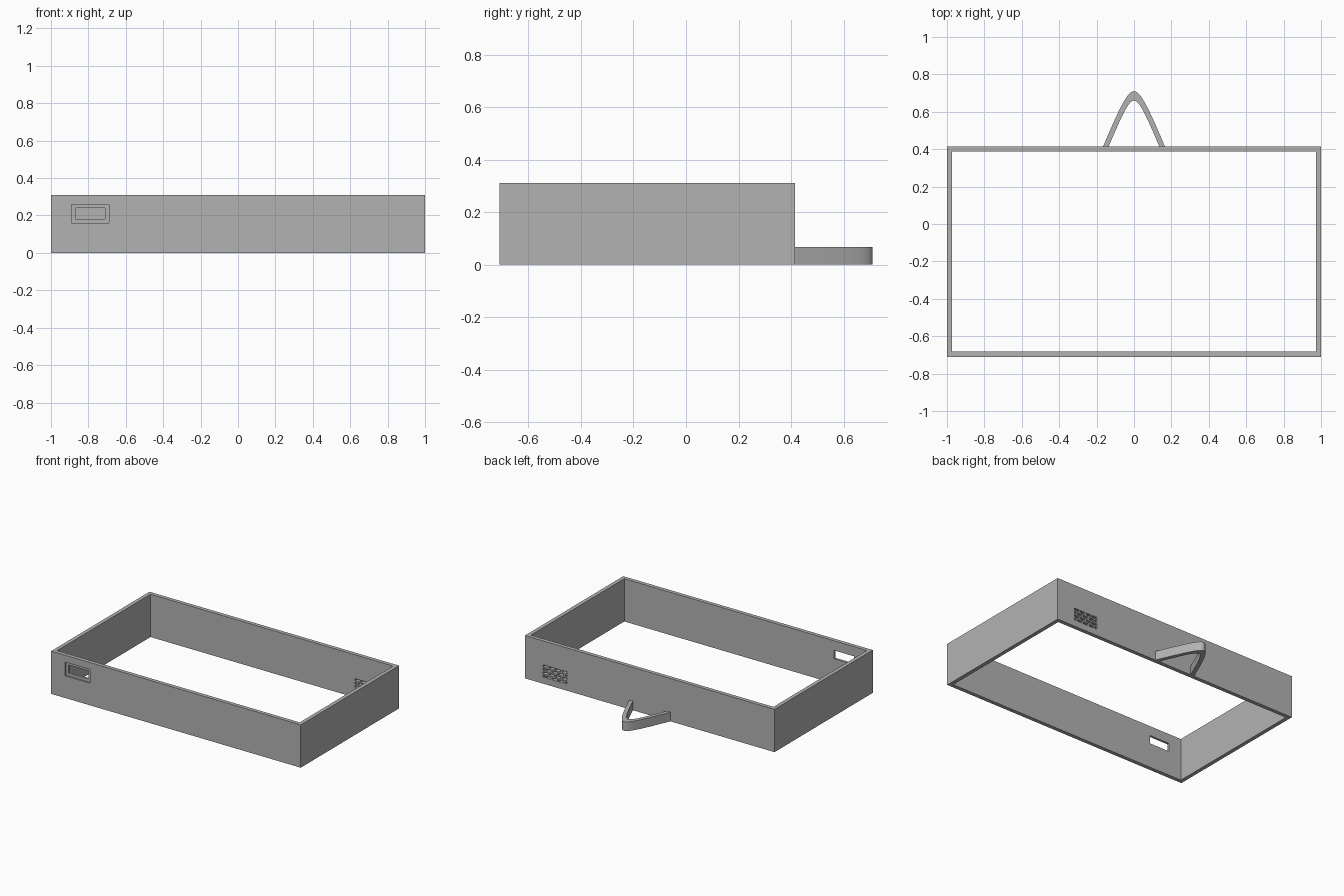
import bpy, bmesh, math
from mathutils import Matrix

if "Cube" in bpy.data.objects:
    bpy.data.objects.remove(bpy.data.objects["Cube"])

grey = bpy.data.materials.new("matte_grey")
grey.diffuse_color = (0.45, 0.45, 0.45, 1)
grey.use_nodes = True
grey.node_tree.nodes["Principled BSDF"].inputs["Base Color"].default_value = grey.diffuse_color

FRONT, BACK, HEIGHT, WALL = -0.71, 0.415, 0.31, 0.028


def new_object(name, bm):
    bmesh.ops.recalc_face_normals(bm, faces=bm.faces)
    mesh = bpy.data.meshes.new(name)
    bm.to_mesh(mesh)
    bm.free()
    mesh.materials.append(grey)
    obj = bpy.data.objects.new(name, mesh)
    bpy.context.collection.objects.link(obj)
    return obj


def boxes(name, bounds):
    """One object holding a box for each (x0, x1, y0, y1, z0, z1)."""
    bm = bmesh.new()
    for x0, x1, y0, y1, z0, z1 in bounds:
        place = Matrix.Translation(((x0 + x1) / 2, (y0 + y1) / 2, (z0 + z1) / 2))
        size = Matrix.Diagonal((x1 - x0, y1 - y0, z1 - z0, 1))
        bmesh.ops.create_cube(bm, size=1, matrix=place @ size)
    return new_object(name, bm)


def cut(target, name, bounds):
    """Cut boxes out of the target, then remove the cutter."""
    cutter = boxes(name, bounds)
    cutter.hide_render = True
    mod = target.modifiers.new(name, 'BOOLEAN')
    mod.operation, mod.solver, mod.object = 'DIFFERENCE', 'EXACT', cutter
    bpy.context.view_layer.objects.active = target
    bpy.ops.object.modifier_apply(modifier=mod.name)
    bpy.data.objects.remove(cutter)


# Open rectangular frame
frame = boxes("frame", [(-1, 1, FRONT, BACK, 0, HEIGHT)])
cut(frame, "opening", [(-1 + WALL, 1 - WALL, FRONT + WALL, BACK - WALL, -0.1, 0.5)])

# Front window: shallow recess around a through hole
cut(frame, "window_recess", [(-0.89, -0.69, FRONT - 0.1, FRONT + 0.012, 0.16, 0.26)])
cut(frame, "window_hole", [(-0.87, -0.71, FRONT - 0.1, FRONT + 0.1, 0.18, 0.24)])

# Back vent: four rows of staggered slots
slots = []
for row in range(4):
    z = 0.047 + row * 0.025
    edges = [0.66, 0.71, 0.76, 0.81, 0.86] if row % 2 else [0.66, 0.685, 0.735, 0.785, 0.835, 0.86]
    for a, b in zip(edges, edges[1:]):
        slots.append((a + 0.005, b - 0.005, BACK - 0.1, BACK + 0.1, z, z + 0.015))
cut(frame, "vent_slots", slots)


# Curved rear loop: outer and inner arcs with straight legs and a round tip
def arc(half_width, tip, roundness, steps=32):
    points = []
    for i in range(steps + 1):
        t = 2 * i / steps - 1
        x = half_width * math.copysign(abs(t) ** 1.3, t)
        drop = math.hypot(roundness, 2.5 * x) - roundness
        points.append((x, max(BACK, tip - drop) if 0 < i < steps else BACK))
    return points


bm = bmesh.new()
rings = [[bm.verts.new((x, y, z)) for x, y in pts]
         for pts in (arc(0.165, 0.71, 0.141), arc(0.135, 0.66, 0.110))
         for z in (0, 0.066)]
outer_low, outer_high, inner_low, inner_high = rings
loop = [outer_low, outer_high, inner_high, inner_low]
for a, b in zip(loop, loop[1:] + loop[:1]):
    for i in range(len(a) - 1):
        bm.faces.new((a[i], a[i + 1], b[i + 1], b[i]))
for end in (0, -1):
    bm.faces.new([ring[end] for ring in loop])
handle = new_object("rear_loop", bm)
bpy.ops.object.select_all(action='DESELECT')
handle.select_set(True)
bpy.context.view_layer.objects.active = handle
bpy.ops.object.shade_smooth_by_angle(angle=math.radians(30))
